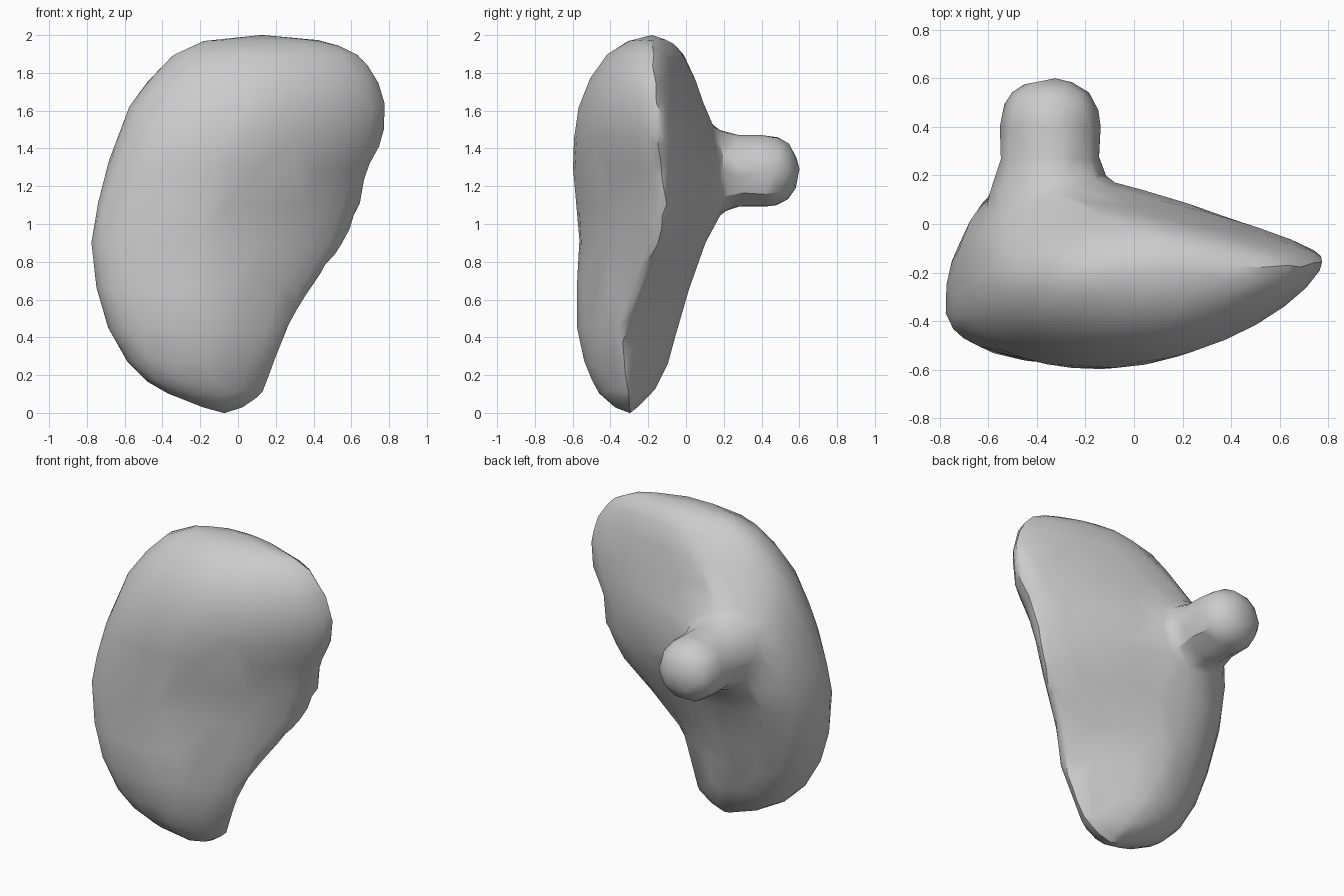
import bpy, bmesh, math
from mathutils import Vector

old = bpy.data.objects.get("Cube")
if old:
    bpy.data.objects.remove(old)

clay = bpy.data.materials.new("plain_grey")
clay.use_nodes = True
clay.diffuse_color = (0.6, 0.6, 0.6, 1)
clay.node_tree.nodes["Principled BSDF"].inputs["Base Color"].default_value = (0.6, 0.6, 0.6, 1)

# Body levels: z, left (x, y), front (x, y), right (x, y), back (x, y)
LEVELS = [
    (0.03, -.2, -.33, -.08, -.38, .05, -.31, -.08, -.25),
    (0.1, -.37, -.34, -.12, -.46, .14, -.30, -.14, -.18),
    (0.17, -.49, -.35, -.16, -.5, .165, -.31, -.18, -.135),
    (0.27, -.59, -.36, -.18, -.54, .2, -.32, -.22, -.09),
    (0.45, -.69, -.36, -.2, -.58, .275, -.34, -.26, -.04),
    (0.65, -.75, -.36, -.2, -.58, .385, -.24, -.3, .015),
    (0.9, -.78, -.35, -.2, -.565, .57, -.14, -.34, .105),
    (1.1, -.745, -.32, -.16, -.58, .65, -.10, -.36, .21),
    (1.3, -.695, -.27, -.12, -.6, .695, -.12, -.36, .23),
    (1.45, -.645, -.24, -.06, -.595, .78, -.13, -.34, .18),
    (1.62, -.58, -.22, .03, -.57, .79, -.14, -.22, .1),
    (1.77, -.47, -.21, .08, -.51, .75, -.16, -.07, .05),
    (1.9, -.345, -.2, .12, -.42, .65, -.17, .07, -.01),
    (1.97, -.19, -.19, .14, -.31, .49, -.18, .13, -.08),
]
STEPS = 8


def section(level):
    """Oval through four extreme points, blunt on the left and wedge-like on the right."""
    z, *c = level
    left, front, right, back = [Vector((c[i], c[i + 1], z)) for i in range(0, 8, 2)]
    # The upper body is slimmer behind and fuller in front than the lower body
    upper = min(max((z - 1) / 0.5, 0), 1)
    ring = []
    for a, b, power in ((left, front, 2.3), (front, right, 1.42 + .1 * upper),
                        (right, back, 1.17 + .1 * upper), (back, left, 2.4 - .7 * upper)):
        x_first = a in (left, right)
        corner = Vector((a.x, b.y, z)) if x_first else Vector((b.x, a.y, z))
        centre = a + b - corner
        for i in range(STEPS):
            t = i / STEPS * math.pi / 2
            u, v = math.cos(t) ** (2 / power), math.sin(t) ** (2 / power)
            ring.append(centre + (a - centre) * u + (b - centre) * v)
    return ring


def loft(bm, rings, start, end):
    rows = [[bm.verts.new(p) for p in ring] for ring in rings]
    n = len(rows[0])
    for low, high in zip(rows, rows[1:]):
        for i in range(n):
            bm.faces.new((low[i], low[(i + 1) % n], high[(i + 1) % n], high[i]))
    for row, tip in ((rows[0][::-1], start), (rows[-1], end)):
        v = bm.verts.new(tip)
        for i in range(n):
            bm.faces.new((row[i], row[(i + 1) % n], v))


bm = bmesh.new()
loft(bm, [section(l) for l in LEVELS], (-.07, -.29, -.01), (.13, -.18, 2.005))

# Rounded stub on the back, flared where it meets the body: y, radius
STUB = [(-.1, .18), (.04, .27), (.13, .255), (.21, .225), (.28, .207), (.38, .212),
        (.48, .203), (.54, .17), (.585, .1)]
loft(bm, [[Vector((-.345 + r * math.cos(a), y, 1.28 + .96 * r * math.sin(a)))
           for a in (-i * math.tau / 10 for i in range(10))] for y, r in STUB],
     (-.345, -.15, 1.28), (-.32, .605, 1.3))
bmesh.ops.recalc_face_normals(bm, faces=bm.faces)

mesh = bpy.data.meshes.new("lobed_body")
bm.to_mesh(mesh)
bm.free()
body = bpy.data.objects.new("lobed_body", mesh)
bpy.context.collection.objects.link(body)
mesh.materials.append(clay)

# Fuse both parts into one skin, soften it and thin it to irregular facets
fuse = body.modifiers.new("fuse", 'REMESH')
fuse.mode = 'VOXEL'
fuse.voxel_size = 0.025
soften = body.modifiers.new("soften", 'SMOOTH')
soften.factor = 0.5
soften.iterations = 10
thin = body.modifiers.new("thin", 'DECIMATE')
thin.ratio = 0.025

bpy.ops.object.select_all(action='DESELECT')
body.select_set(True)
bpy.context.view_layer.objects.active = body
bpy.ops.object.convert(target='MESH')
bpy.ops.object.shade_smooth_by_angle(angle=math.radians(32))
